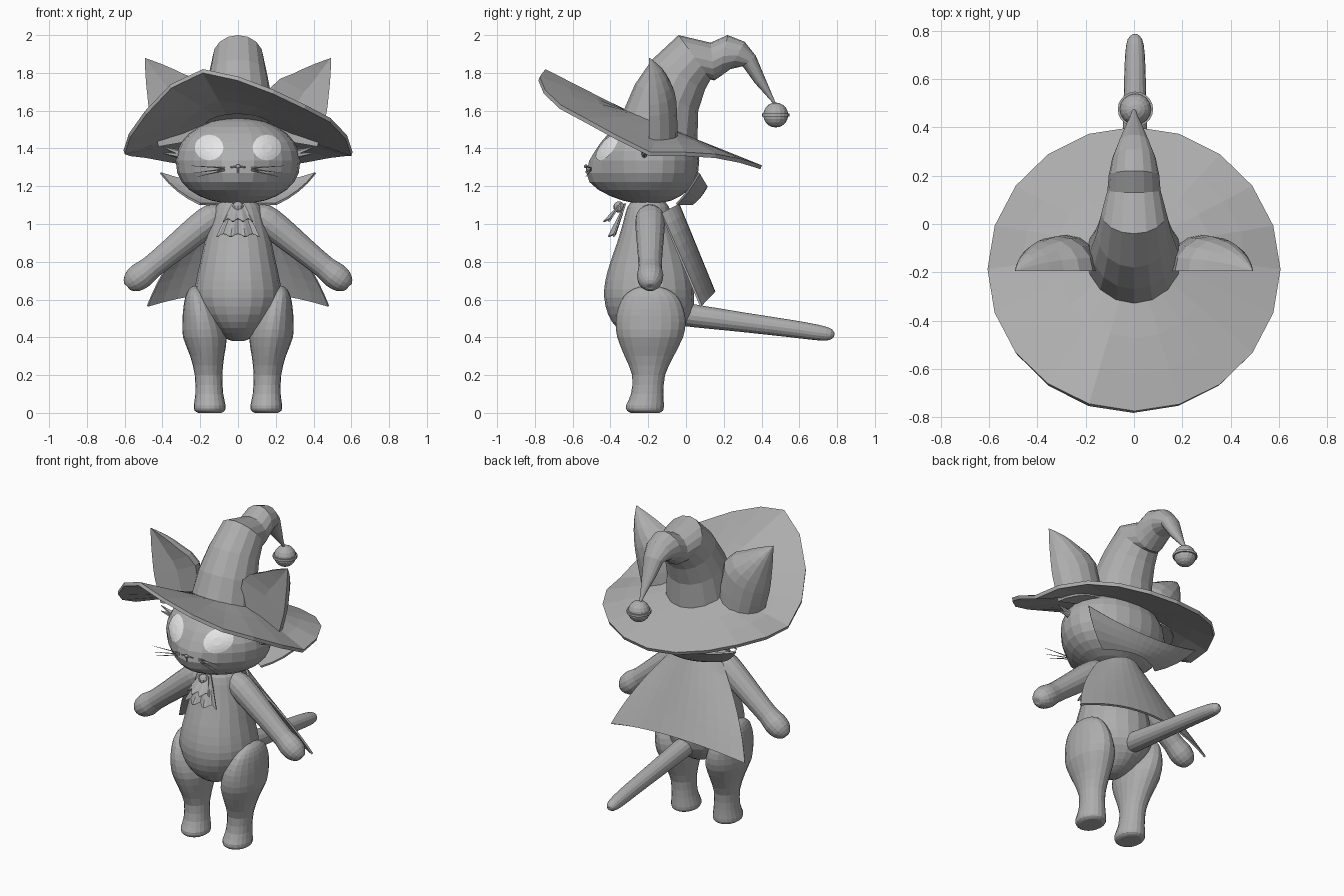
import bpy
import bmesh
from math import sin, cos, pi, exp, sqrt
from mathutils import Vector

if "Cube" in bpy.data.objects:
    bpy.data.objects.remove(bpy.data.objects["Cube"])


def material(name, value):
    m = bpy.data.materials.new(name)
    m.use_nodes = True
    color = (value, value, value, 1)
    m.diffuse_color = color
    m.node_tree.nodes["Principled BSDF"].inputs["Base Color"].default_value = color
    return m


GREY = material("clay grey", 0.42)
PALE = material("eye white", 0.85)
X, Y = Vector((1, 0, 0)), Vector((0, 1, 0))


def finish(name, bm, mat=GREY, thick=0):
    bmesh.ops.recalc_face_normals(bm, faces=bm.faces)
    me = bpy.data.meshes.new(name)
    bm.to_mesh(me)
    bm.free()
    me.materials.append(mat)
    ob = bpy.data.objects.new(name, me)
    bpy.context.collection.objects.link(ob)
    if thick:
        mod = ob.modifiers.new("Thickness", "SOLIDIFY")
        mod.thickness = thick
        mod.offset = 0
    return ob


def refine(table):
    """Add a spline midpoint between neighbouring rows of a profile table."""
    out = [table[0]]
    for i in range(len(table) - 1):
        quad = table[max(i - 1, 0)], table[i], table[i + 1], table[min(i + 2, len(table) - 1)]
        out.append(tuple((9 * (b + c) - a - d) / 16 for a, b, c, d in zip(*quad)))
        out.append(table[i + 1])
    return out


def loft(name, rows, closed=True, caps=True, mat=GREY, thick=0):
    """Skin rows of points; closed rows make tubes, open rows make sheets."""
    bm = bmesh.new()
    vs = [[bm.verts.new(p) for p in row] for row in rows]
    n = len(rows[0])
    for a, b in zip(vs, vs[1:]):
        for i in range(n if closed else n - 1):
            j = (i + 1) % n
            bm.faces.new((a[i], a[j], b[j], b[i]))
    if closed and caps:
        bm.faces.new(vs[0])
        bm.faces.new(vs[-1])
    return finish(name, bm, mat, thick)


def ring(c, u, v, n=20):
    return [Vector(c) + u * cos(2 * pi * i / n) + v * sin(2 * pi * i / n) for i in range(n)]


def tube(name, pts, side, n=16):
    """Round tube through (point, radius) pairs lying in a plane normal to side."""
    rows = []
    for i, (p, r) in enumerate(pts):
        t = Vector(pts[min(i + 1, len(pts) - 1)][0]) - Vector(pts[max(i - 1, 0)][0])
        rows.append(ring(p, t.cross(side).normalized() * r, side * r, n))
    return loft(name, rows)


def ball(name, c, size, seg=14):
    bm = bmesh.new()
    bmesh.ops.create_uvsphere(bm, u_segments=seg, v_segments=seg // 2 + 2, radius=1)
    for v in bm.verts:
        v.co = Vector(c) + Vector([a * b for a, b in zip(v.co, size)])
    return finish(name, bm)


def sheet(name, rows, cols, f, thick=0.012):
    """Open sheet from f(s, t) with s from -1 to 1 and t from 0 to 1."""
    pts = [[f(2 * i / cols - 1, j / rows) for i in range(cols + 1)] for j in range(rows + 1)]
    return loft(name, pts, closed=False, thick=thick)


# Head: ellipsoid with a fuller jaw and the muzzle pulled forward
def muzzle(x, z):
    return 0.07 * exp(-(x / 0.15) ** 2 - ((z - 1.25) / 0.12) ** 2)


def face_y(x, z):
    return -0.19 - 0.28 * sqrt(max(0, 1 - (x / 0.33) ** 2 - ((z - 1.335) / 0.23) ** 2)) - muzzle(x, z)


head = ball("head", (0, -0.19, 1.335), (0.33, 0.28, 0.23), 24)
for v in head.data.vertices:
    if v.co.y < -0.2:
        v.co.y -= muzzle(v.co.x, v.co.z)
    else:
        v.co.y = -0.19 + (v.co.y + 0.19) * 0.93
    if v.co.z < 1.33:
        v.co.z = 1.335 - 0.23 * ((1.335 - v.co.z) / 0.23) ** 0.85

# Nose and mouth
ball("nose", (0, -0.53, 1.305), (0.015, 0.01, 0.01), 8)
for k, (a, b) in enumerate([((-0.04, 1.3), (0, 1.305)), ((0, 1.305), (0.04, 1.3)), ((0, 1.3), (0, 1.27))]):
    pts = [(x, face_y(x, z) - 0.001, z) for x, z in (a, b)]
    tube(f"mouth_line_{k + 1}", [(p, 0.004) for p in pts], Y, 6)

# Torso: z, centre y, half width, half depth
TORSO = [(1.14, -0.2, 0.07, 0.07), (1.09, -0.2, 0.12, 0.11), (1.0, -0.2, 0.15, 0.135),
         (0.9, -0.195, 0.178, 0.17), (0.8, -0.195, 0.2, 0.205), (0.7, -0.195, 0.222, 0.232),
         (0.61, -0.195, 0.23, 0.238), (0.52, -0.19, 0.195, 0.222), (0.45, -0.19, 0.13, 0.175),
         (0.4, -0.19, 0.075, 0.1), (0.38, -0.19, 0.03, 0.04)]
loft("torso", [ring((0, cy, z), X * a, Y * b) for z, cy, a, b in refine(TORSO)])

# Leg: z, centre x, centre y, half width, half depth
LEG = [(0.672, 0.225, -0.195, 0.012, 0.03), (0.655, 0.224, -0.19, 0.036, 0.09),
       (0.615, 0.215, -0.187, 0.064, 0.143), (0.55, 0.2, -0.187, 0.09, 0.174),
       (0.48, 0.187, -0.187, 0.107, 0.185), (0.4, 0.175, -0.19, 0.116, 0.174),
       (0.3, 0.163, -0.195, 0.09, 0.13), (0.2, 0.156, -0.198, 0.073, 0.087),
       (0.1, 0.152, -0.205, 0.074, 0.086), (0.04, 0.15, -0.217, 0.084, 0.1),
       (0.012, 0.15, -0.217, 0.08, 0.095), (0, 0.15, -0.217, 0.06, 0.075)]
ARM = [(0.09, 1.05, 0.05), (0.13, 1.035, 0.075), (0.21, 0.975, 0.077), (0.35, 0.86, 0.067),
       (0.46, 0.77, 0.062), (0.51, 0.73, 0.07), (0.555, 0.697, 0.062), (0.585, 0.676, 0.035), (0.59, 0.672, 0.015)]
# Ear: inner x, inner z, outer x, outer z, depth
EAR = [(0.13, 1.46, 0.42, 1.41, 0.15), (0.17, 1.72, 0.465, 1.57, 0.145),
       (0.29, 1.795, 0.48, 1.68, 0.118), (0.4, 1.845, 0.49, 1.79, 0.07), (0.487, 1.877, 0.493, 1.88, 0.004)]


def ear_ring(xi, zi, xo, zo, d):
    mid, half = Vector(((xi + xo) / 2, -0.195, (zi + zo) / 2)), Vector(((xo - xi) / 2, 0, (zo - zi) / 2))
    arc = [mid - half * cos(pi * i / 8) + Y * d * sin(pi * i / 8) for i in range(9)]
    return arc + [mid + Y * d * 0.15]


for side, s in (("left", 1), ("right", -1)):
    loft(side + "_leg", [ring((s * cx, cy, z), X * a, Y * b) for z, cx, cy, a, b in refine(LEG)])
    tube(side + "_arm", [((s * x, -0.19, z), r) for x, z, r in refine(ARM)], Y)
    loft(side + "_ear", [[Vector((s * p.x, p.y, p.z)) for p in ear_ring(*e)] for e in refine(EAR)])
    # Eye plate that follows the face
    disc = []
    for q in (0.35, 0.7, 1):
        pts = [(s * 0.153 + 0.076 * q * cos(a * pi / 8), 1.405 + 0.068 * q * sin(a * pi / 8)) for a in range(16)]
        disc.append([(x, face_y(x, z) - 0.008 + 0.005 * q, z) for x, z in pts])
    eye = loft(side + "_eye", disc, mat=PALE)
    bm = bmesh.new()
    bm.from_mesh(eye.data)
    bm.faces.ensure_lookup_table()
    bmesh.ops.delete(bm, geom=[bm.faces[-1]], context="FACES_ONLY")
    bm.to_mesh(eye.data)
    bm.free()
    # Whiskers and cheek tufts
    for k, (x, z) in enumerate([(0.245, 1.308), (0.235, 1.27), (0.215, 1.25)]):
        a = (s * 0.07, face_y(0.07, 1.29) + 0.005, 1.297 - 0.006 * k)
        tube(f"{side}_whisker_{k + 1}", [(a, 0.004), ((s * x, -0.53, z), 0.001)], Y, 6)
    for k, z in enumerate((1.41, 1.375)):
        tube(f"{side}_cheek_tuft_{k + 1}", [((s * 0.27, -0.22, 1.36), 0.025),
                                            ((s * 0.4, -0.22, z), 0.002)], Y, 6)

# Tail
TAIL = [(-0.05, 0.525, 0.06), (0.05, 0.513, 0.06), (0.3, 0.48, 0.052), (0.55, 0.447, 0.046),
        (0.7, 0.425, 0.041), (0.765, 0.415, 0.03), (0.785, 0.411, 0.01)]
tube("tail", [((0.004, y, z), r) for y, z, r in refine(TAIL)], X)

# Hat brim: uneven rim heights counted round from the front
RIM = [1.77, 1.70, 1.62, 1.55, 1.46, 1.37, 1.37, 1.36, 1.335, 1.31,
       1.30, 1.31, 1.335, 1.36, 1.37, 1.38, 1.47, 1.59, 1.73, 1.81]
brim = []
for t in (0, 0.33, 0.66, 1):
    row = []
    for i, z in enumerate(RIM):
        a = 2 * pi * i / len(RIM)
        inner = Vector((0.19 * sin(a), -0.135 - 0.19 * cos(a), 1.515 + 0.078 * cos(a)))
        outer = Vector((0.603 * sin(a), -0.19 - 0.588 * cos(a), z))
        row.append(inner.lerp(outer, t))
    brim.append(row)
loft("hat_brim", brim, caps=False, thick=0.022)

# Hat crown: front y, front z, back y, back z, half width
CROWN = [(-0.335, 1.59, 0.06, 1.43, 0.2), (-0.27, 1.74, 0.065, 1.6, 0.178),
         (-0.18, 1.87, 0.1, 1.71, 0.155), (-0.04, 2.0, 0.13, 1.765, 0.135),
         (0.13, 1.96, 0.15, 1.76, 0.11), (0.22, 2.0, 0.18, 1.78, 0.105),
         (0.31, 1.965, 0.235, 1.82, 0.09), (0.37, 1.89, 0.3, 1.835, 0.065),
         (0.42, 1.77, 0.365, 1.745, 0.04), (0.45, 1.7, 0.42, 1.685, 0.02), (0.475, 1.64, 0.46, 1.64, 0.008)]
rows = []
for ya, za, yb, zb, w in CROWN:
    a, b = Vector((0, ya, za)), Vector((0, yb, zb))
    rows.append(ring((a + b) / 2, X * w, (a - b) / 2, 16))
loft("hat_crown", rows)

# Bell with a raised seam
ball("bell", (0.006, 0.475, 1.577), (0.066, 0.066, 0.066), 16)
loft("bell_seam", [ring((0.006, 0.475, z), X * 0.073, Y * 0.073) for z in (1.569, 1.585)])


# Cape, standing collar and pleated neckerchief
def cape(s, t):
    e = s * s
    return (s * (0.17 + 0.31 * t + 0.12 * t * (1 - t)), (1 - e) * (-0.04 + 0.19 * t) + e * (-0.13 + 0.21 * t),
            1.105 - (1 - e) * 0.465 * t - e * (0.05 + 0.49 * t))


def collar(s, t):
    m = 1 - s * s
    low = Vector((0.2 * s, -0.05 + 0.08 * m, 1.105))
    return low.lerp(Vector((0.41 * s, 0.07 + 0.04 * m, 1.27 - 0.07 * m)), t) + Vector((s, 0, -1)) * 0.05 * t * (1 - t)


def pleats(width, drop, y):
    def f(s, t):
        fold = t * cos(s * 3 * pi)
        return (s * (0.03 + width * t), y - 0.08 * t + 0.014 * fold + 0.03 * s * s * t, 1.11 - drop * t + 0.008 * fold)
    return f


sheet("cape", 8, 12, cape)
sheet("cape_collar", 4, 14, collar)
sheet("neckerchief", 4, 18, pleats(0.085, 0.17, -0.32), 0.008)
sheet("neckerchief_top", 3, 18, pleats(0.05, 0.09, -0.345), 0.008)
ball("neckerchief_knot", (0, -0.355, 1.09), (0.03, 0.03, 0.03), 10)
